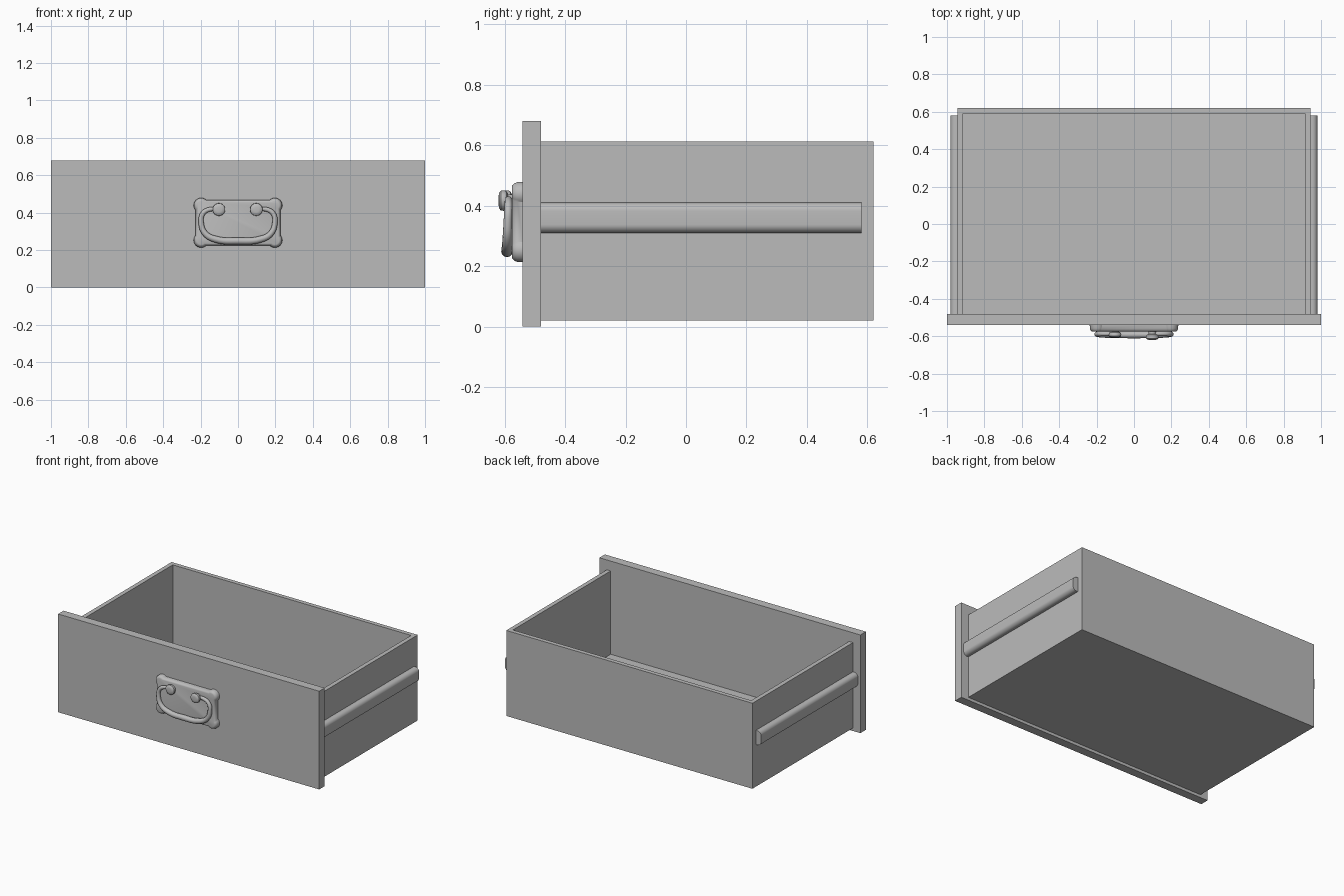
import bpy, bmesh
from math import sin, cos, pi, radians
from mathutils import Vector

if "Cube" in bpy.data.objects:
    bpy.data.objects.remove(bpy.data.objects["Cube"], do_unlink=True)

grey = bpy.data.materials.new("plain grey")
grey.use_nodes = True
GREY = (0.5, 0.5, 0.5, 1)
grey.diffuse_color = GREY
grey.node_tree.nodes["Principled BSDF"].inputs["Base Color"].default_value = GREY


def finish(name, bm, smooth=False):
    bmesh.ops.recalc_face_normals(bm, faces=bm.faces)
    mesh = bpy.data.meshes.new(name)
    bm.to_mesh(mesh)
    bm.free()
    mesh.materials.append(grey)
    ob = bpy.data.objects.new(name, mesh)
    bpy.context.collection.objects.link(ob)
    if smooth:
        bpy.ops.object.select_all(action="DESELECT")
        ob.select_set(True)
        bpy.context.view_layer.objects.active = ob
        bpy.ops.object.shade_smooth_by_angle(angle=radians(35))
    return ob


def loft(name, rings, smooth=False):
    """Skin a stack of matching closed rings and cap both ends."""
    bm = bmesh.new()
    loops = [[bm.verts.new(p) for p in ring] for ring in rings]
    for a, b in zip(loops, loops[1:]):
        for i in range(len(a)):
            j = (i + 1) % len(a)
            bm.faces.new((a[i], a[j], b[j], b[i]))
    bm.faces.new(loops[0])
    bm.faces.new(loops[-1])
    return finish(name, bm, smooth)


def box(name, x, y, z):
    rect = [(x[0], y[0]), (x[1], y[0]), (x[1], y[1]), (x[0], y[1])]
    return loft(name, [[(*p, h) for p in rect] for h in z])


# Drawer body: front board, U-shaped wall and floor
FRONT, BACK, W, T = -0.48, 0.62, 0.943, 0.03
box("front_board", (-1, 1), (-0.54, FRONT), (0, 0.68))
outline = [(-W, FRONT), (-W, BACK), (W, BACK), (W, FRONT),
           (W - T, FRONT), (W - T, BACK - T), (T - W, BACK - T), (T - W, FRONT)]
loft("drawer_walls", [[(*p, z) for p in outline] for z in (0.02, 0.612)])
box("drawer_floor", (T - W, W - T), (FRONT, BACK - T), (0.02, 0.035))

# Rounded runners on both sides
for name, s in (("left_runner", 1), ("right_runner", -1)):
    profile = [(W, 0.31)]
    for centre, start in ((0.338, -90), (0.382, 0)):
        for k in range(9):
            a = radians(start + k * 90 / 8)
            profile.append((W + 0.010 + 0.028 * cos(a), centre + 0.028 * sin(a)))
    profile.append((W, 0.41))
    loft(name, [[(s * x, y, z) for x, z in profile] for y in (FRONT, 0.58)], True)


# Handle back plate with lobed corners and a softened front edge
def plate_ring(y, r):
    ring = []
    for turn, sx, sz in ((0, 1, 1), (90, -1, 1), (180, -1, -1), (270, 1, -1)):
        for k in range(15):
            a = radians(turn - 42 + k * 174 / 14)
            ring.append((sx * 0.197 + r * cos(a), y, 0.346 + sz * 0.093 + r * sin(a)))
    return ring


loft("handle_plate", [plate_ring(y, r) for y, r in (
    (-0.54, 0.040), (-0.558, 0.039), (-0.568, 0.035), (-0.574, 0.029), (-0.576, 0.023))], True)


# Turned knobs that hold the pull
for name, x, tip in (("left_knob", 0.098, -0.62), ("right_knob", -0.102, -0.607)):
    turned = ((-0.57, 0.02), (tip + 0.032, 0.02), (tip + 0.027, 0.03), (tip + 0.018, 0.034),
              (tip + 0.008, 0.033), (tip + 0.002, 0.026), (tip, 0.014))
    loft(name, [[(x + r * cos(k * pi / 12), y, 0.417 + r * sin(k * pi / 12))
                 for k in range(24)] for y, r in turned], True)

# Swinging pull: a tube that thickens toward the bottom
half = [(0.10, 0.415, 0.011), (0.15, 0.418, 0.012), (0.188, 0.395, 0.013), (0.197, 0.345, 0.014),
        (0.175, 0.288, 0.016), (0.12, 0.258, 0.018)]
path = half + [(0, 0.249, 0.019)] + [(-x, z, r) for x, z, r in reversed(half)]
curve = bpy.data.curves.new("handle_pull", "CURVE")
curve.dimensions = "3D"
curve.bevel_depth = 1
curve.bevel_resolution = 4
curve.use_fill_caps = True
spline = curve.splines.new("BEZIER")
spline.bezier_points.add(len(path) - 1)
for point, (x, z, r) in zip(spline.bezier_points, path):
    point.co = Vector((x, -0.587 - 0.03 * (0.42 - z), z))
    point.radius = r
    point.handle_left_type = point.handle_right_type = "AUTO"
spline.resolution_u = 6
pull = bpy.data.objects.new("handle_pull", curve)
bpy.context.collection.objects.link(pull)
curve.materials.append(grey)
bpy.ops.object.select_all(action="DESELECT")
pull.select_set(True)
bpy.context.view_layer.objects.active = pull
bpy.ops.object.convert(target="MESH")
bpy.ops.object.shade_smooth_by_angle(angle=radians(50))
